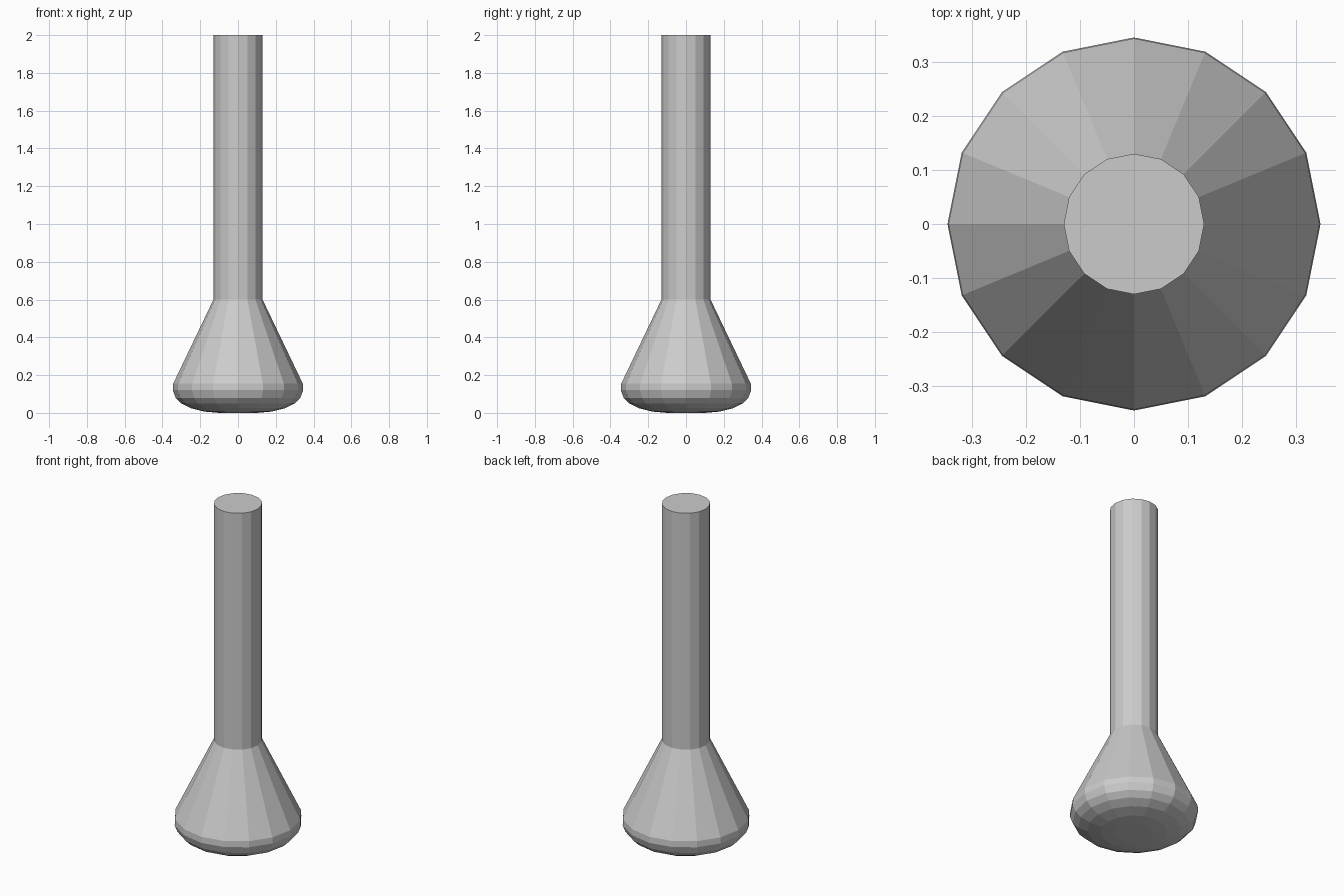
import bpy, bmesh
from math import cos, sin, pi

if "Cube" in bpy.data.objects:
    bpy.data.objects.remove(bpy.data.objects["Cube"])

SIDES = 16


def lathe(name, profile):
    """Revolve (radius, height) points into a closed faceted solid."""
    bm = bmesh.new()
    rings = [[bm.verts.new((r * cos(2 * pi * i / SIDES), r * sin(2 * pi * i / SIDES), z))
              for i in range(SIDES)] for r, z in profile]
    for low, high in zip(rings, rings[1:]):
        for i in range(SIDES):
            j = (i + 1) % SIDES
            bm.faces.new((low[i], low[j], high[j], high[i]))
    # end caps
    bm.faces.new(rings[0][::-1])
    bm.faces.new(rings[-1])
    mesh = bpy.data.meshes.new(name)
    bm.to_mesh(mesh)
    bm.free()
    obj = bpy.data.objects.new(name, mesh)
    bpy.context.collection.objects.link(obj)
    return obj


# rounded underside, flared cone and straight shaft in one profile
lathe("flared_post", [
    (0.10, 0.0), (0.18, 0.007), (0.25, 0.025), (0.30, 0.05), (0.33, 0.08),
    (0.345, 0.12), (0.343, 0.155), (0.13, 0.60), (0.13, 2.0),
])
